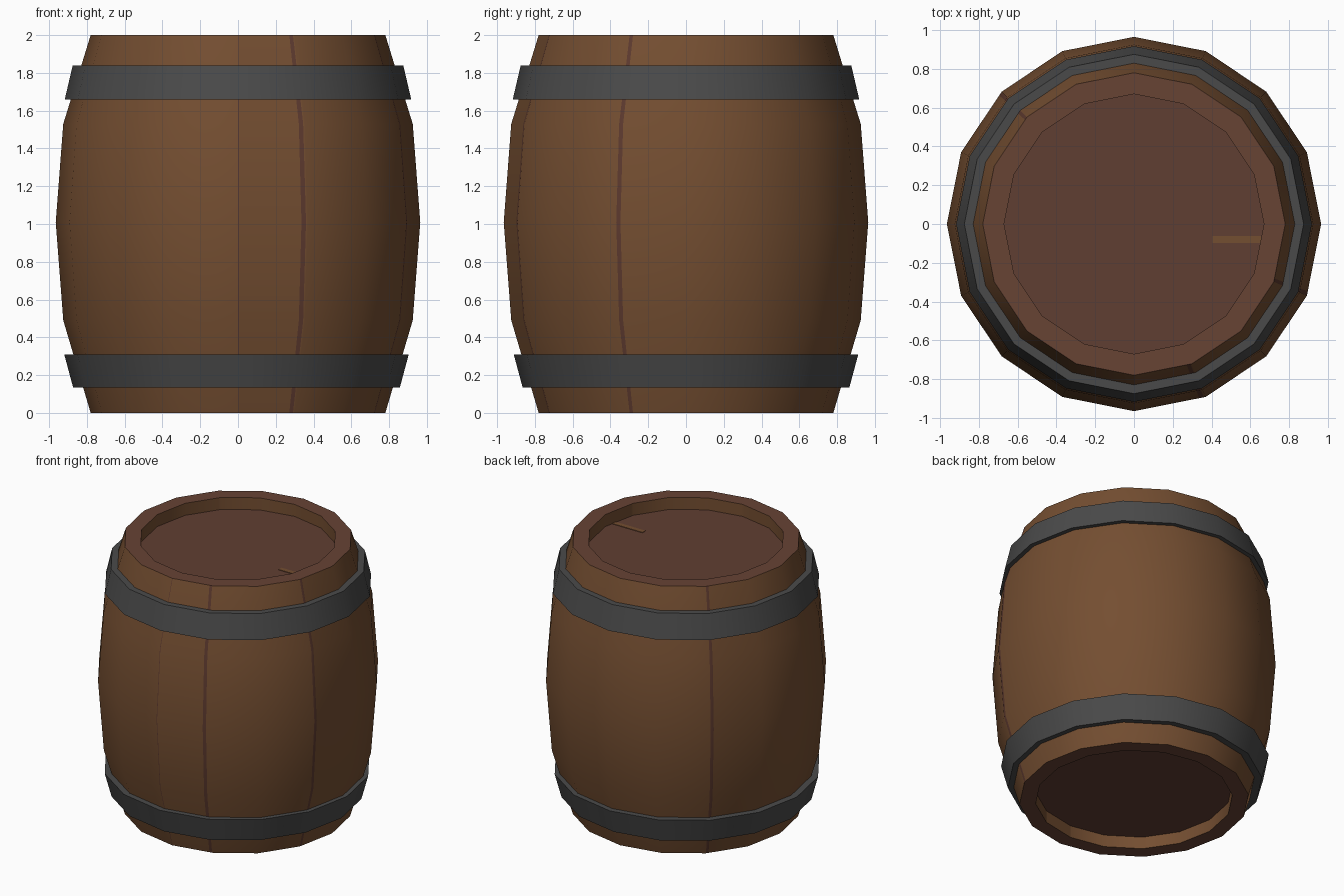
import bpy, bmesh, math
from mathutils import Vector

if "Cube" in bpy.data.objects:
    bpy.data.objects.remove(bpy.data.objects["Cube"])

SIDES = 16


def srgb(name, r, g, b):
    lin = [((c / 255 + 0.055) / 1.055) ** 2.4 for c in (r, g, b)]
    m = bpy.data.materials.new(name)
    m.diffuse_color = (*lin, 1)
    m.use_nodes = True
    m.node_tree.nodes["Principled BSDF"].inputs["Base Color"].default_value = m.diffuse_color
    return m


wood = srgb("wood", 116, 78, 49)
rim = srgb("rim_wood", 103, 67, 52)
lid_wood = srgb("lid_wood", 96, 62, 50)
seam = srgb("dark_seam", 92, 57, 46)
iron = srgb("iron", 74, 74, 74)


def corner(k):
    a = math.tau * k / SIDES
    return Vector((math.cos(a), math.sin(a), 0))


def finish(bm, name, mats):
    bmesh.ops.recalc_face_normals(bm, faces=bm.faces)
    me = bpy.data.meshes.new(name)
    bm.to_mesh(me)
    bm.free()
    ob = bpy.data.objects.new(name, me)
    bpy.context.collection.objects.link(ob)
    for m in mats:
        me.materials.append(m)
    bpy.ops.object.select_all(action='DESELECT')
    ob.select_set(True)
    bpy.context.view_layer.objects.active = ob
    bpy.ops.object.shade_smooth_by_angle(angle=math.radians(30))
    return ob


def lathe(name, profile, mats, closed=False, stripes={}):
    """Sweep a profile round z; stripes are narrow cuts along flat sides.
    Material 0 = sides, 1 = flat rims, 2 = stripes."""
    cols = []  # (direction, column starts a stripe)
    for k in range(SIDES):
        a, b = corner(k), corner(k + 1)
        cuts = {0.0: False}
        for t0, t1 in stripes.get(k, []):
            cuts[t0] = True
            cuts[t1] = False
        cols += [(a.lerp(b, t), s) for t, s in sorted(cuts.items())]
    bm = bmesh.new()
    grid = [[bm.verts.new(d * r + Vector((0, 0, z))) for r, z in profile] for d, _ in cols]
    n = len(profile)
    for i, (_, striped) in enumerate(cols):
        nxt = grid[(i + 1) % len(cols)]
        for j in range(n if closed else n - 1):
            q = (j + 1) % n
            f = bm.faces.new((grid[i][j], nxt[j], nxt[q], grid[i][q]))
            if len(mats) > 1:
                if abs(profile[j][1] - profile[q][1]) < 1e-5:
                    f.material_index = 1
                elif striped and profile[j][0] > 0.7 and profile[q][0] > 0.7:
                    f.material_index = 2
    return finish(bm, name, mats)


# Barrel body with rims, recess walls and painted stave seams
body = [(0.67, 0.09), (0.67, 0), (0.78, 0), (0.925, 0.49), (0.965, 1.01),
        (0.925, 1.53), (0.78, 2), (0.67, 2), (0.67, 1.91)]
lathe("barrel_body", body, [wood, rim, seam],
      stripes={12: [(0, 0.012), (0.91, 0.975)], 15: [(0, 0.06)], 6: [(0, 0.06)]})

# Recessed lids
for name, z, up in (("top_lid", 1.91, True), ("bottom_lid", 0.09, False)):
    bm = bmesh.new()
    vs = [bm.verts.new(corner(k) * 0.67 + Vector((0, 0, z))) for k in range(SIDES)]
    bm.faces.new(vs if up else vs[::-1])
    me_ob = finish(bm, name, [lid_wood])
    if (me_ob.data.polygons[0].normal.z > 0) != up:
        me_ob.data.flip_normals()

# Iron hoops
lathe("upper_hoop", [(0.88, 1.66), (0.917, 1.66), (0.875, 1.84), (0.825, 1.84)], [iron], closed=True)
hoop = lathe("lower_hoop", [(0.81, 0.135), (0.865, 0.135), (0.912, 0.31), (0.86, 0.31)], [iron], closed=True)
hoop.location.x = -0.008

# Pale mark on the top lid
bpy.ops.mesh.primitive_cube_add(size=1, location=(0.53, -0.08, 1.911))
mark = bpy.context.object
mark.name = "lid_mark"
mark.scale = (0.25, 0.035, 0.006)
mark.data.materials.append(wood)
